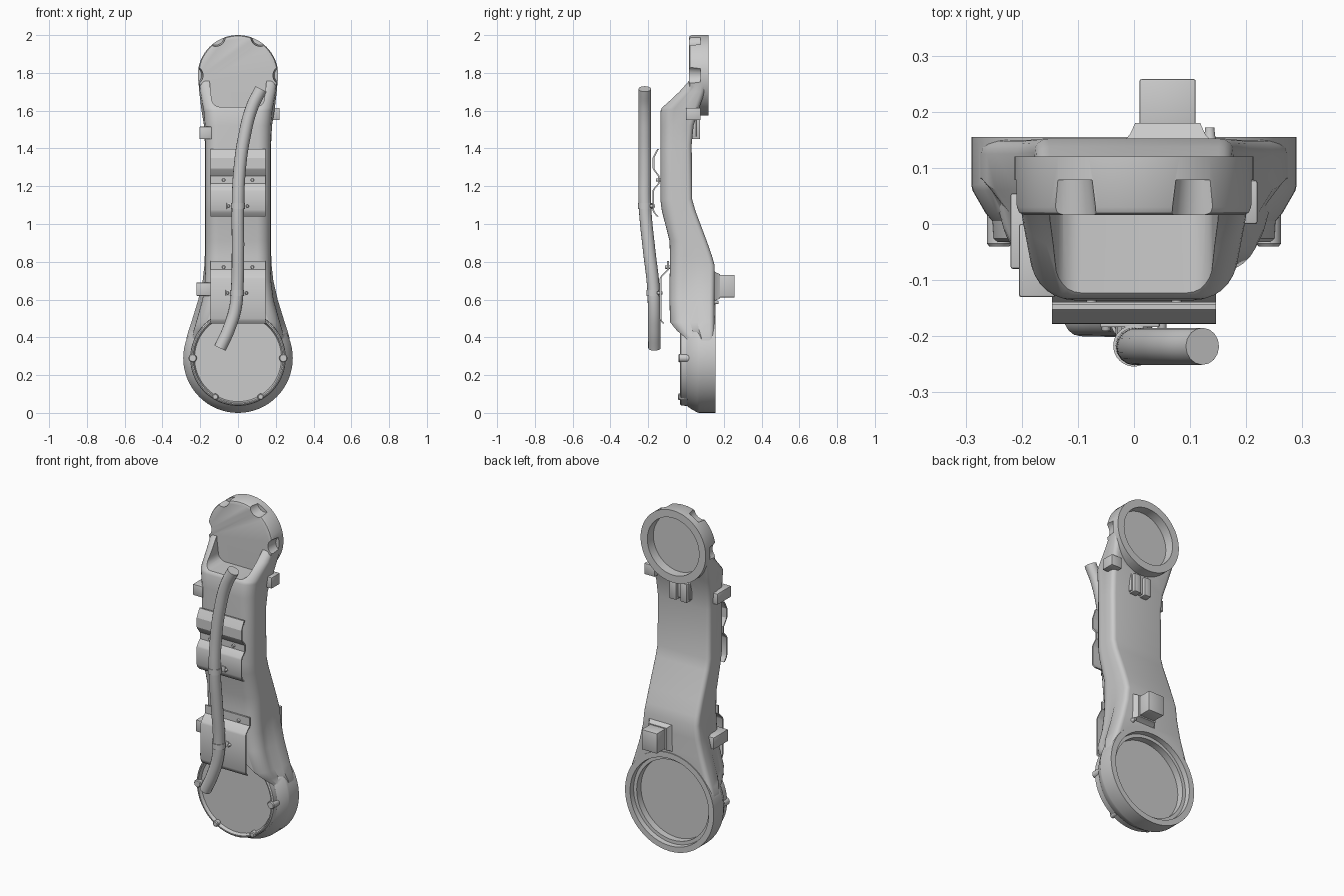
import bpy, bmesh, math
from mathutils import Vector

if "Cube" in bpy.data.objects:
    bpy.data.objects.remove(bpy.data.objects["Cube"])


def make(name, verts, faces, smooth=None):
    me = bpy.data.meshes.new(name)
    me.from_pydata([tuple(v) for v in verts], [], faces)
    bm = bmesh.new()
    bm.from_mesh(me)
    bmesh.ops.recalc_face_normals(bm, faces=bm.faces)
    bm.to_mesh(me)
    bm.free()
    ob = bpy.data.objects.new(name, me)
    bpy.context.collection.objects.link(ob)
    if smooth:
        shade(ob, smooth)
    return ob


def activate(ob):
    bpy.ops.object.select_all(action='DESELECT')
    ob.select_set(True)
    bpy.context.view_layer.objects.active = ob


def shade(ob, deg=35):
    activate(ob)
    bpy.ops.object.shade_smooth_by_angle(angle=math.radians(deg))


def loft(name, rings, smooth=None):
    n = len(rings[0])
    verts = [p for r in rings for p in r]
    faces = [(i * n + j, i * n + (j + 1) % n, (i + 1) * n + (j + 1) % n, (i + 1) * n + j)
             for i in range(len(rings) - 1) for j in range(n)]
    faces += [tuple(range(n)), tuple(range((len(rings) - 1) * n, len(rings) * n))]
    return make(name, verts, faces, smooth)


def disc(name, x, z, profile, n=64, smooth=35):
    """Turned part on a y axis; profile is (radius, y)."""
    ang = [2 * math.pi * i / n for i in range(n)]
    return loft(name, [[(x + r * math.cos(a), y, z + r * math.sin(a)) for a in ang]
                       for r, y in profile], smooth)


def box(name, x, y, z, bevel=0.004):
    """Box from (min, max) ranges."""
    ob = loft(name, [[(x[0], y[0], k), (x[1], y[0], k), (x[1], y[1], k), (x[0], y[1], k)] for k in z])
    if bevel:
        bm = bmesh.new()
        bm.from_mesh(ob.data)
        bmesh.ops.bevel(bm, geom=bm.edges[:], offset=bevel, segments=2, profile=0.5, affect='EDGES')
        bm.to_mesh(ob.data)
        bm.free()
    shade(ob, 30)
    return ob


def boolean(ob, other, op):
    m = ob.modifiers.new("cut", 'BOOLEAN')
    m.operation, m.object, m.solver = op, other, 'EXACT'
    activate(ob)
    bpy.ops.object.modifier_apply(modifier=m.name)
    bpy.data.objects.remove(other)


def section(z, wf, wb, yf, yb):
    """Cross-section of the arm, soft front corners and a wider back."""
    t = yb - yf
    rf, rb = min(0.07, 0.4 * t), 0.025
    half = []
    for i in range(8):
        a = math.pi / 2 * i / 7
        half.append((wf - rf + rf * math.sin(a), yf + rf - rf * math.cos(a)))
    half += [(wf, yf + 0.45 * t), (wb, yf + 0.62 * t)]
    for i in range(5):
        a = math.pi / 2 * i / 4
        half.append((wb - rb + rb * math.cos(a), yb - rb + rb * math.sin(a)))
    return [(x, y, z) for x, y in half] + [(-x, y, z) for x, y in reversed(half)]


# Arm shell: z, front half width, back half width, front y, back y
arm = loft("arm_shell", [section(*s) for s in (
    (.29, .24, .285, -.025, .15), (.40, .243, .272, -.03, .15), (.435, .235, .262, -.06, .15),
    (.48, .222, .247, -.085, .15), (.60, .188, .21, -.087, .15), (.70, .175, .187, -.087, .152),
    (.78, .172, .178, -.085, .152), (.83, .172, .176, -.085, .138), (.91, .172, .175, -.087, .11),
    (1.07, .172, .175, -.128, .05), (1.13, .172, .175, -.136, .033), (1.42, .172, .175, -.136, .03),
    (1.52, .175, .18, -.136, .04), (1.60, .182, .193, -.134, .065), (1.615, .185, .195, -.128, .07),
    (1.70, .20, .205, -.035, .10), (1.76, .205, .21, .018, .11))])

# Shelf below the top disc and round seat above the bottom disc
pts = [(-.15, 2.0), (-.15, 1.75)]
for cx, a0 in ((-.095, 180), (.095, 270)):
    pts += [(cx + .045 * math.cos(math.radians(a0 + k * 15)),
             1.665 + .045 * math.sin(math.radians(a0 + k * 15))) for k in range(7)]
pts += [(.15, 1.75), (.15, 2.0)]
boolean(arm, loft("c", [[(x, y, z) for x, z in pts] for y in (-.4, .03)]), 'DIFFERENCE')
boolean(arm, disc("c", 0, .29, [(.258, -.3), (.25, -.02)]), 'DIFFERENCE')

# End discs
boolean(arm, disc("d", 0, .29, [(.244, -.032), (.251, -.026), (.253, .005), (.265, .02), (.288, .06),
                                (.29, .07), (.29, .155)]), 'UNION')
boolean(arm, disc("d", 0, 1.787, [(.198, .016), (.208, .020), (.213, .03), (.213, .12)]), 'UNION')

# Front dish, stepped back recesses
boolean(arm, disc("c", 0, .29, [(.238, -.1), (.238, -.03), (.23, -.014)]), 'DIFFERENCE')
boolean(arm, disc("c", 0, .29, [(.235, .085), (.235, .125), (.255, .1251), (.268, .3)]), 'DIFFERENCE')
boolean(arm, disc("c", 0, 1.787, [(.168, .065), (.172, .3)]), 'DIFFERENCE')

# Scallops in the top disc rim
for a in (0, 60, 120, 180):
    r = math.radians(a)
    boolean(arm, disc("c", .236 * math.cos(r), 1.787 + .236 * math.sin(r),
                      [(.055, -.015), (.044, .078)], 32), 'DIFFERENCE')
shade(arm, 32)

# Bolts and lugs around the bottom disc
for s in (-1, 1):
    disc("rim_lug", s * .24, .29, [(.018, -.04), (.022, -.035), (.022, .05)], 20)
    disc("rim_bolt", s * .12, .085, [(.012, -.042), (.017, -.038), (.017, .01)], 20)

# Side blocks
box("left_upper_block", (-.205, -.14), (-.13, .0), (1.45, 1.515))
box("left_lower_block", (-.22, -.14), (-.08, .055), (.62, .69))
box("right_upper_block", (.15, .22), (.0, .078), (1.55, 1.615))

# Rear latch with two prongs
box("latch_base", (-.065, .065), (.02, .055), (1.46, 1.58))
for s in (-1, 1):
    box("latch_prong", (s * .035 - .022, s * .035 + .022), (.03, .075), (1.45, 1.56))

# Rear post on a flared foot, with small knob beside it
foot = [(.125, .145, .018), (.118, .16, .008), (.116, .18, 0)]
loft("rear_post_foot", [[(.06 - w / 2 - e, y, .605 - e), (.06 + w / 2 + e, y, .605 - e),
                         (.06 + w / 2 + e, y, .735 + e), (.06 - w / 2 - e, y, .735 + e)]
                        for w, y, e in foot], 30)
box("rear_post", (.01, .11), (.15, .258), (.612, .73), .003)
disc("rear_knob", .135, .585, [(.018, .14), (.01, .155), (.008, .172)], 16)


def sheet(name, path):
    """Bent metal sheet across x with thickness."""
    th = .009
    outline = path + [(y + th, z) for y, z in reversed(path)]
    return loft(name, [[(x, y, z) for y, z in outline] for x in (-.146, .146)], 25)


# Bent cable guard sheets with bolts
sheet("upper_guard", [(-.152, 1.398), (-.170, 1.365), (-.177, 1.35), (-.177, 1.295), (-.172, 1.285),
                      (-.148, 1.253), (-.148, 1.215), (-.174, 1.185), (-.178, 1.175), (-.178, 1.075),
                      (-.172, 1.06), (-.155, 1.04)])
sheet("lower_guard", [(-.100, .805), (-.100, .758), (-.135, .722), (-.140, .71), (-.140, .50),
                      (-.135, .487), (-.122, .472)])
for z, y, back in ((1.233, -.148, -.13), (.772, -.1, -.08)):
    for s in (-1, 1):
        disc("guard_bolt", s * .076, z, [(.007, y - .011), (.009, y - .008), (.009, back)], 12)

# Cable
cu = bpy.data.curves.new("cable", 'CURVE')
cu.dimensions = '3D'
cu.bevel_depth, cu.bevel_resolution, cu.resolution_u, cu.use_fill_caps = .033, 6, 8, True
path = [(-.095, -.167, .343), (-.05, -.168, .44), (-.013, -.169, .56), (-.003, -.174, .68),
        (0, -.195, .86), (0, -.217, 1.09), (.008, -.218, 1.28), (.035, -.218, 1.47),
        (.075, -.218, 1.62), (.122, -.218, 1.715)]
sp = cu.splines.new('BEZIER')
sp.bezier_points.add(len(path) - 1)
for bp, p in zip(sp.bezier_points, path):
    bp.co = p
    bp.handle_left_type = bp.handle_right_type = 'AUTO'
cable = bpy.data.objects.new("cable", cu)
bpy.context.collection.objects.link(cable)
activate(cable)
bpy.ops.object.convert(target='MESH')
shade(cable, 40)

# Cable clamps: band, side tabs and screws
for x, y, z, face in ((0, -.217, 1.095, -.178), (-.005, -.172, .635, -.14)):
    ring = [(x + .037 * math.cos(a), y + .037 * math.sin(a)) for a in
            [2 * math.pi * i / 32 for i in range(32)]]
    loft("clamp_band", [[(px, py, k) for px, py in ring] for k in (z - .016, z + .016)], 35)
    box("clamp_tab", (x - .06, x + .045), (face - .006, face + .004), (z - .016, z + .016), .002)
    for sx in (-.05, .05):
        disc("clamp_screw", x + sx, z, [(.006, face - .013), (.008, face - .010), (.008, face + .015)], 12)
